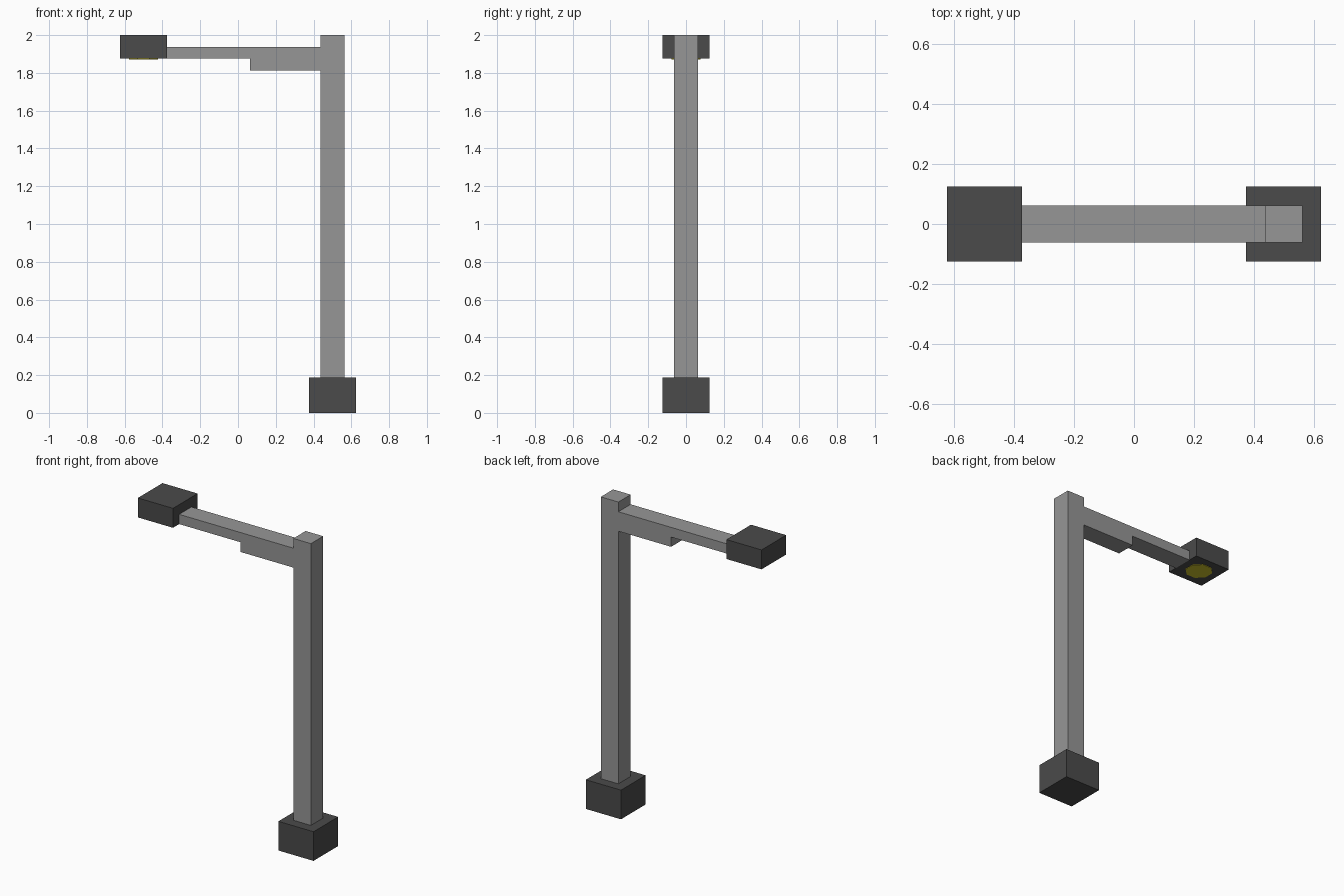
import bpy
import math

cube = bpy.data.objects.get("Cube")
if cube:
    bpy.data.objects.remove(cube, do_unlink=True)


def material(name, colour):
    mat = bpy.data.materials.new(name)
    mat.use_nodes = True
    rgba = (*colour, 1.0)
    mat.diffuse_color = rgba
    mat.node_tree.nodes["Principled BSDF"].inputs["Base Color"].default_value = rgba
    return mat


def box(name, x, y, z, mat):
    """Block spanning x and z ranges, with half depth y."""
    bpy.ops.mesh.primitive_cube_add(size=1)
    obj = bpy.context.object
    obj.name = name
    size = (x[1] - x[0], 2 * y, z[1] - z[0])
    centre = ((x[0] + x[1]) / 2, 0, (z[0] + z[1]) / 2)
    for v in obj.data.vertices:
        v.co = [c * s + o for c, s, o in zip(v.co, size, centre)]
    obj.data.materials.append(mat)
    return obj


grey = material("light_grey_metal", (0.305, 0.305, 0.305))
dark = material("dark_grey_metal", (0.069, 0.069, 0.069))
yellow = material("yellow_light", (0.62, 0.54, 0.025))

U = 1 / 16  # building block unit

# Base and post
box("base", (6 * U, 10 * U), 2 * U, (0, 3 * U), dark)
box("post", (7 * U, 9 * U), U, (3 * U, 32 * U), grey)

# Arm with its stepped support
box("arm", (-6 * U, 7 * U), U, (30 * U, 31 * U), grey)
box("arm_support", (U, 7 * U), U, (29 * U, 30 * U), grey)

# Lamp head with a glowing panel underneath
box("lamp_head", (-10 * U, -6 * U), 2 * U, (30 * U, 32 * U), dark)
bpy.ops.mesh.primitive_cylinder_add(
    vertices=8, radius=0.082, depth=0.004,
    location=(-8 * U, 0, 30 * U - 0.001), rotation=(0, 0, math.pi / 8))
panel = bpy.context.object
panel.name = "light_panel"
panel.data.materials.append(yellow)
